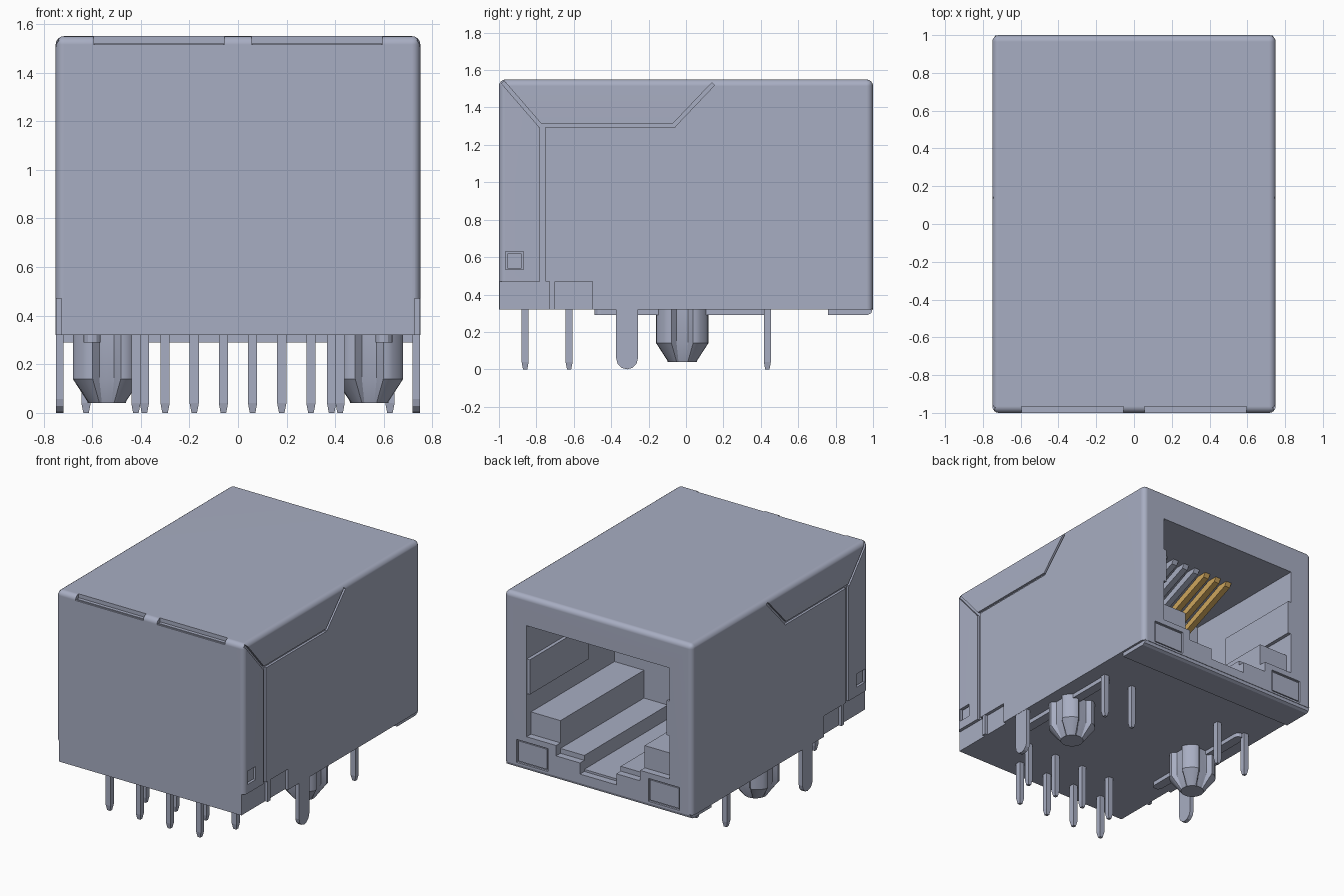
import bpy, bmesh, math
from mathutils import Vector

if "Cube" in bpy.data.objects:
    bpy.data.objects.remove(bpy.data.objects["Cube"])


def material(name, rgb):
    m = bpy.data.materials.new(name)
    m.diffuse_color = (*rgb, 1)
    m.use_nodes = True
    m.node_tree.nodes["Principled BSDF"].inputs["Base Color"].default_value = m.diffuse_color
    return m


METAL = material("blue_grey", (0.39, 0.42, 0.54))
GOLD = material("gold", (0.62, 0.38, 0.11))


def add(name, bm, mat=METAL):
    bmesh.ops.recalc_face_normals(bm, faces=bm.faces)
    me = bpy.data.meshes.new(name)
    bm.to_mesh(me)
    bm.free()
    me.materials.append(mat)
    ob = bpy.data.objects.new(name, me)
    bpy.context.scene.collection.objects.link(ob)
    return ob


def loft(name, rings, mat=METAL):
    """Skin between equal-length rings of points and cap both ends."""
    bm = bmesh.new()
    vs = [[bm.verts.new(p) for p in r] for r in rings]
    n = len(vs[0])
    for a, b in zip(vs, vs[1:]):
        for i in range(n):
            bm.faces.new((a[i], a[(i + 1) % n], b[(i + 1) % n], b[i]))
    bm.faces.new(vs[0])
    bm.faces.new(vs[-1])
    return add(name, bm, mat)


def prism(name, axis, pts, lo, hi, mat=METAL):
    """Extrude a 2D outline along the given axis."""
    place = {"x": lambda p, d: (d, p[0], p[1]),
             "y": lambda p, d: (p[0], d, p[1]),
             "z": lambda p, d: (p[0], p[1], d)}[axis]
    return loft(name, [[place(p, d) for p in pts] for d in (lo, hi)], mat)


def box(name, x0, x1, y0, y1, z0, z1, mat=METAL):
    x0, x1 = sorted((x0, x1))
    return prism(name, "z", [(x0, y0), (x1, y0), (x1, y1), (x0, y1)], z0, z1, mat)


def smooth(ob, angle=30):
    bpy.ops.object.select_all(action="DESELECT")
    ob.select_set(True)
    bpy.context.view_layer.objects.active = ob
    bpy.ops.object.shade_smooth_by_angle(angle=math.radians(angle))


def cut(target, cutter):
    cutter.hide_render = True
    mod = target.modifiers.new("cut", "BOOLEAN")
    mod.operation = "DIFFERENCE"
    mod.solver = "EXACT"
    mod.object = cutter
    bpy.context.view_layer.objects.active = target
    bpy.ops.object.modifier_apply(modifier=mod.name)
    bpy.data.objects.remove(cutter)


# Shield body with rounded top and upright edges
shield = box("shield_body", -0.75, 0.75, -1, 1, 0.32, 1.55)
bm = bmesh.new()
bm.from_mesh(shield.data)
edges = [e for e in bm.edges if max(v.co.z for v in e.verts) > 1]
bmesh.ops.bevel(bm, geom=edges, offset=0.035, segments=4, profile=0.5, affect="EDGES")
bm.to_mesh(shield.data)
bm.free()


# Stepped plug cavity: low sill at the mouth, higher rails behind it
def cavity(outer, middle, floor):
    half = [(0.57, 1.34), (0.57, outer), (0.335, outer), (0.335, middle),
            (0.145, middle), (0.145, floor)]
    return half + [(-x, z) for x, z in reversed(half)]


cut(shield, prism("cavity_cutter", "y", cavity(0.70, 0.50, 0.40), 0.0, 1.1))
cut(shield, prism("mouth_cutter", "y", cavity(0.54, 0.465, 0.385), 0.95, 1.1))


def groove(a, b, side, width=0.02):
    """Shallow seam cut into a side wall between two (y, z) points."""
    a, b = Vector(a), Vector(b)
    d = (b - a).normalized()
    n = Vector((-d.y, d.x)) * width / 2
    a, b = a - d * 0.008, b + d * 0.008
    lo, hi = sorted((side * 0.733, side * 0.85))
    cut(shield, prism("seam_cutter", "x", [a + n, b + n, b - n, a - n], lo, hi))


for s in (-1, 1):
    # Folded side flap seams and upright seam
    groove((-0.975, 1.53), (-0.78, 1.305), s)
    groove((-0.78, 1.305), (-0.065, 1.305), s)
    groove((-0.065, 1.305), (0.14, 1.52), s)
    groove((-0.765, 0.40), (-0.765, 1.305), s, 0.03)
    # Set-in lower front corner
    cut(shield, box("corner_cutter", s * 0.727, s * 0.9, -1.1, -0.5, 0.2, 0.47))
    # Latch window
    cut(shield, box("window_cutter", s * 0.715, s * 0.9, -0.965, -0.87, 0.535, 0.63))
    # Slots along the front top edge
    cut(shield, box("slot_cutter", s * 0.055, s * 0.595, -1.1, -0.965, 1.515, 1.7))
    # Indicator light recess beside the mouth
    cut(shield, box("light_cutter", s * 0.40, s * 0.65, 0.985, 1.1, 0.335, 0.50))
smooth(shield)
wn = shield.modifiers.new("flat_normals", "WEIGHTED_NORMAL")
wn.keep_sharp = True

# Folded lip under the mouth
lip = prism("bottom_lip", "x", [(0.76, 0.325), (0.76, 0.29), (0.97, 0.29),
                                (0.99, 0.30), (0.998, 0.325)], -0.735, 0.735)

for s, side in ((-1, "left"), (1, "right")):
    # Small parts on each side wall
    box(side + "_latch_tab", s * 0.70, s * 0.738, -0.955, -0.88, 0.54, 0.62)
    box(side + "_corner_rib", s * 0.70, s * 0.748, -0.73, -0.70, 0.32, 0.47)
    box(side + "_light_lens", s * 0.41, s * 0.64, 0.975, 0.994, 0.345, 0.49)
    box(side + "_slot_strip", s * 0.06, s * 0.59, -0.99, -0.96, 1.51, 1.522)
    # Spring plate inside the mouth
    lo, hi = sorted((s * 0.545, s * 0.575))
    prism(side + "_spring_plate", "x",
          [(0.33, 0.85), (0.998, 0.85), (0.998, 1.10), (0.33, 1.10)], lo, hi)
    # Standoff rib with rounded ends
    arc = [math.radians(a) for a in range(0, 181, 30)]
    rib = [(s * 0.60 + 0.035 * math.cos(a), 0.40 + 0.035 * math.sin(a)) for a in arc]
    rib += [(s * 0.60 - 0.035 * math.cos(a), -0.455 - 0.035 * math.sin(a)) for a in arc]
    prism(side + "_standoff_rib", "z", rib, 0.29, 0.325)
    # Grounding tab with a round tip
    tab = [(-0.315 + 0.058 * math.cos(a), 0.058 - 0.058 * math.sin(a)) for a in arc]
    tab += [(-0.373, 0.33), (-0.257, 0.33)]
    lo, hi = sorted((s * 0.718, s * 0.748))
    prism(side + "_ground_tab", "x", tab, lo, hi)

    # Fluted locating peg with tapered tip
    def ring(r, groove_depth, z):
        pts = []
        for k in range(48):
            a = math.tau * k / 48
            off = abs((math.degrees(a) + 45) % 90 - 45)
            rr = r - groove_depth * max(0, min(1, (24 - off) / 10))
            pts.append((s * 0.54 + rr * math.cos(a), -0.02 + rr * math.sin(a), z))
        return pts
    peg = loft(side + "_locating_peg",
               [ring(0.158, 0.045, 0.33), ring(0.158, 0.045, 0.14), ring(0.078, 0, 0.04)])
    smooth(peg)


def pin(name, x, y, w=0.019):
    def sq(h, z):
        return [(x - h, y - h, z), (x + h, y - h, z), (x + h, y + h, z), (x - h, y + h, z)]
    loft(name, [sq(w, 0.33), sq(w, 0.04), sq(w * 0.6, 0.0)])


# Solder pins in two staggered rows, plus light pins
for i in range(4):
    pin("front_row_pin", -0.42 + 0.24 * i, -0.86)
    pin("second_row_pin", -0.30 + 0.24 * i, -0.625)
for x in (-0.625, -0.385, 0.385, 0.625):
    pin("light_pin", x, 0.435)

# Eight slanted contact springs under the cavity ceiling
for i in range(8):
    x = -0.333 + 0.095 * i
    prism("contact_spring", "x", [(0.62, 1.345), (0.60, 1.31), (-0.02, 1.055),
                                  (-0.02, 1.095), (0.55, 1.345)],
          x - 0.022, x + 0.022, GOLD if i < 3 else METAL)
